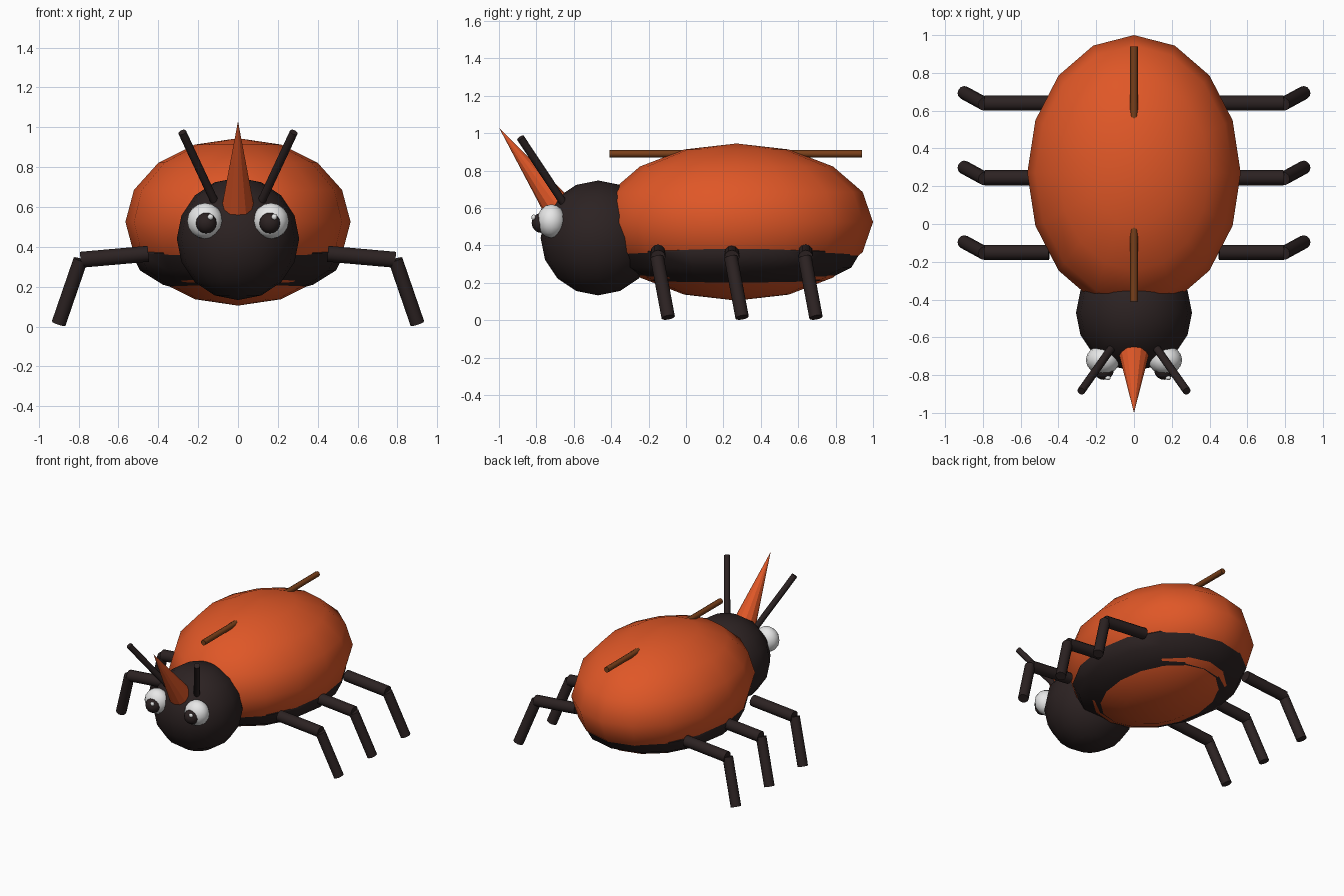
import bpy
from mathutils import Vector

default_cube = bpy.data.objects.get("Cube")
if default_cube:
    bpy.data.objects.remove(default_cube, do_unlink=True)


def material(name, colour):
    m = bpy.data.materials.new(name)
    m.use_nodes = True
    m.diffuse_color = (*colour, 1)
    m.node_tree.nodes["Principled BSDF"].inputs["Base Color"].default_value = (*colour, 1)
    return m


orange = material("orange", (0.74, 0.095, 0.02))
dark = material("dark brown", (0.025, 0.016, 0.016))
brown = material("brown", (0.19, 0.05, 0.01))
white = material("white", (0.85, 0.85, 0.85))


def finish(name, mat, smooth=True):
    ob = bpy.context.object
    ob.name = name
    ob.data.materials.append(mat)
    if smooth:
        bpy.ops.object.shade_smooth_by_angle(angle=0.9)
    return ob


def ball(name, centre, radii, mat, segments=16, rings=8):
    bpy.ops.mesh.primitive_uv_sphere_add(segments=segments, ring_count=rings, radius=1, location=centre)
    bpy.context.object.scale = radii
    bpy.ops.object.transform_apply(location=False, rotation=False, scale=True)
    return finish(name, mat)


def rod(name, start, end, radius, mat, tip=None, sides=12, smooth=True):
    a, b = Vector(start), Vector(end)
    bpy.ops.mesh.primitive_cone_add(vertices=sides, radius1=radius,
                                    radius2=radius if tip is None else tip,
                                    depth=(b - a).length, location=(a + b) / 2)
    bpy.context.object.rotation_euler = (b - a).to_track_quat('Z', 'Y').to_euler()
    return finish(name, mat, smooth)


# Body: shell, belly poking through its lower sides, and the rod along the back
ball("shell", (0, 0.27, 0.525), (0.565, 0.73, 0.42), orange)
ball("belly", (0, 0.27, 0.367), (0.533, 0.665, 0.222), dark)
rod("back_rod", (0, -0.41, 0.89), (0, 0.94, 0.89), 0.02, brown, sides=8)

# Head and horn
ball("head", (0, -0.47, 0.44), (0.307, 0.307, 0.307), dark)
rod("horn", (0, -0.66, 0.57), (0, -1.0, 1.03), 0.087, orange, tip=0, smooth=False)

for side, s in (("left", 1), ("right", -1)):
    # Eyes and antennae
    ball(side + "_eye", (s * 0.165, -0.72, 0.53), (0.09, 0.077, 0.09), white)
    ball(side + "_pupil", (s * 0.16, -0.775, 0.52), (0.053, 0.05, 0.053), dark)
    ball(side + "_eye_glint", (s * 0.16 + 0.022, -0.815, 0.55), (0.015, 0.012, 0.015), white)
    rod(side + "_antenna", (s * 0.1, -0.63, 0.59), (s * 0.28, -0.885, 0.975), 0.021, dark)
    # Legs
    for place, y in (("front", -0.15), ("middle", 0.245), ("back", 0.64)):
        name = side + "_" + place
        rod(name + "_upper_leg", (s * 0.45, y, 0.365), (s * 0.79, y, 0.335), 0.04, dark)
        rod(name + "_lower_leg", (s * 0.79, y - 0.005, 0.335), (s * 0.9, y + 0.055, 0.015), 0.036, dark)
